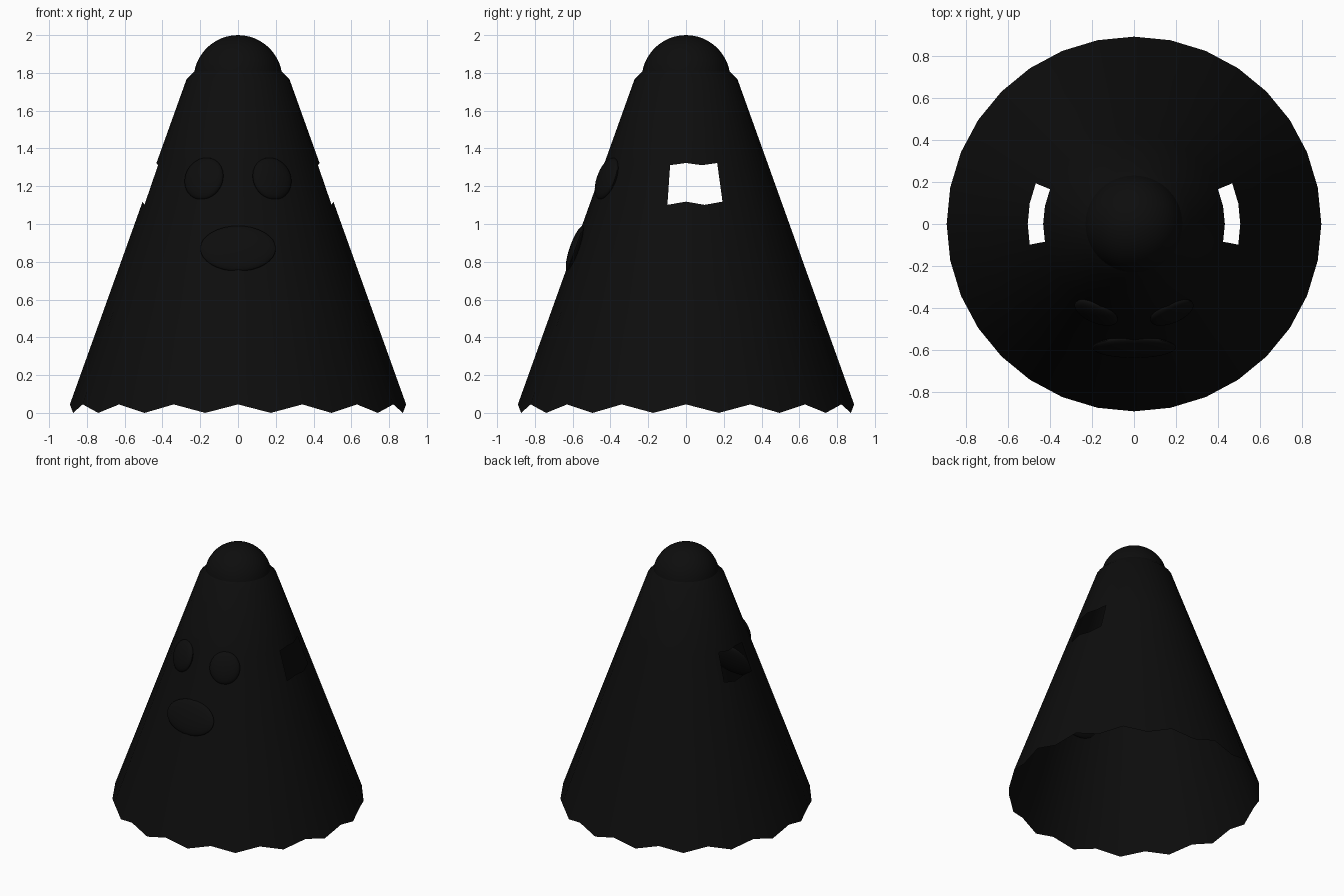
import bpy, bmesh, math
from mathutils import Matrix, Vector

if "Cube" in bpy.data.objects:
    bpy.data.objects.remove(bpy.data.objects["Cube"], do_unlink=True)

black = bpy.data.materials.new("black cloth")
black.use_nodes = True
colour = (0.004, 0.004, 0.004, 1)
black.diffuse_color = colour
black.node_tree.nodes["Principled BSDF"].inputs["Base Color"].default_value = colour

SIDES = 32
HEM_RADIUS, COLLAR_RADIUS = 0.89, 0.273
COLLAR_Z, HEM_WAVE = 1.765, 0.045


def finish(bm, name):
    """Turn a bmesh into a smooth shaded black object."""
    mesh = bpy.data.meshes.new(name)
    bm.to_mesh(mesh)
    bm.free()
    mesh.materials.append(black)
    obj = bpy.data.objects.new(name, mesh)
    bpy.context.collection.objects.link(obj)
    bpy.ops.object.select_all(action='DESELECT')
    obj.select_set(True)
    bpy.context.view_layer.objects.active = obj
    bpy.ops.object.shade_smooth_by_angle(angle=math.radians(30))
    return obj


def cone_radius(z):
    return HEM_RADIUS + (COLLAR_RADIUS - HEM_RADIUS) * z / COLLAR_Z


# Cloak: open cone with a zigzag hem, an arm hole on each side and a collar
bm = bmesh.new()


def ring(radius, height):
    verts = []
    for i in range(SIDES):
        a = 2 * math.pi * i / SIDES
        verts.append(bm.verts.new((radius * math.cos(a), radius * math.sin(a), height(i))))
    return verts


rings = []
for t in (0, 0.3, 0.624, 0.743, 1):
    radius = HEM_RADIUS + (COLLAR_RADIUS - HEM_RADIUS) * t
    rings.append(ring(radius, lambda i: COLLAR_Z * t + HEM_WAVE * (1 - t) * (i % 2 == 0)))
rings.append(ring(0.2, lambda i: 1.84))

arm_hole = {31, 0, 1, 14, 15, 16}
for level, (low, high) in enumerate(zip(rings, rings[1:])):
    for i in range(SIDES):
        if level == 2 and i in arm_hole:
            continue
        j = (i + 1) % SIDES
        bm.faces.new((low[i], low[j], high[j], high[i]))
finish(bm, "cloak")

# Head: ball poking out of the collar
bm = bmesh.new()
bmesh.ops.create_uvsphere(bm, u_segments=32, v_segments=24, radius=0.235,
                          matrix=Matrix.Translation((0, 0, 1.765)))
finish(bm, "head")


def face_lens(name, x, z, width, height, depth):
    """Flattened ball lying on the slope of the cloak."""
    r = cone_radius(z)
    turn = math.asin(x / r)
    slope = math.atan((HEM_RADIUS - COLLAR_RADIUS) / COLLAR_Z)
    place = (Matrix.Translation(Vector((x, -math.sqrt(r * r - x * x), z)))
             @ Matrix.Rotation(turn, 4, 'Z') @ Matrix.Rotation(-slope, 4, 'X')
             @ Matrix.Diagonal((width, depth, height, 1)))
    bm = bmesh.new()
    bmesh.ops.create_uvsphere(bm, u_segments=32, v_segments=16, radius=1, matrix=place)
    finish(bm, name)


# Face: two round eyes and a wide mouth
for side, name in ((1, "left_eye"), (-1, "right_eye")):
    face_lens(name, side * 0.18, 1.24, 0.11, 0.117, 0.035)
face_lens("mouth", 0, 0.87, 0.2, 0.127, 0.03)
